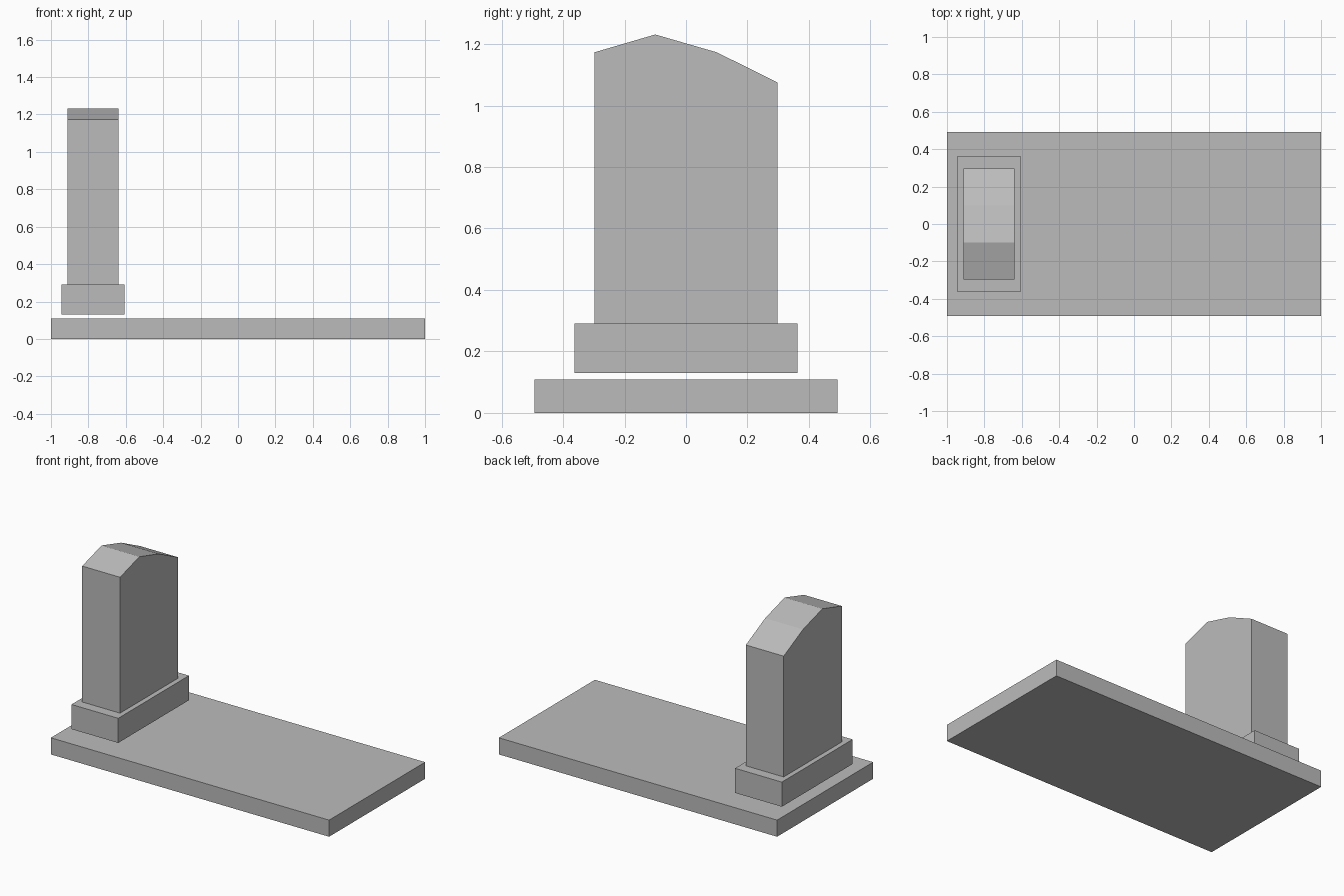
import bpy
import bmesh

if "Cube" in bpy.data.objects:
    bpy.data.objects.remove(bpy.data.objects["Cube"])

stone = bpy.data.materials.new("grey stone")
stone.diffuse_color = (0.5, 0.5, 0.5, 1)
stone.use_nodes = True
stone.node_tree.nodes["Principled BSDF"].inputs["Base Color"].default_value = stone.diffuse_color


def extruded(name, profile, x0, x1):
    """Extrude a closed (y, z) profile along x."""
    bm = bmesh.new()
    face = bm.faces.new([bm.verts.new((x0, y, z)) for y, z in profile])
    ext = bmesh.ops.extrude_face_region(bm, geom=[face])
    moved = [g for g in ext["geom"] if isinstance(g, bmesh.types.BMVert)]
    bmesh.ops.translate(bm, verts=moved, vec=(x1 - x0, 0, 0))
    bmesh.ops.recalc_face_normals(bm, faces=bm.faces[:])
    mesh = bpy.data.meshes.new(name)
    bm.to_mesh(mesh)
    bm.free()
    mesh.materials.append(stone)
    obj = bpy.data.objects.new(name, mesh)
    bpy.context.collection.objects.link(obj)
    return obj


def rect(half_y, z0, z1):
    return [(-half_y, z0), (half_y, z0), (half_y, z1), (-half_y, z1)]


# Ground slab, and the plinth just above it
extruded("base_slab", rect(0.493, 0, 0.108), -1, 1)
extruded("plinth", rect(0.363, 0.13, 0.29), -0.943, -0.607)

# Upright stone with an asymmetric sloped top
extruded("headstone",
         [(-0.298, 0.29), (0.298, 0.29), (0.298, 1.075), (0.1, 1.173),
          (-0.1, 1.231), (-0.298, 1.173)],
         -0.911, -0.639)
